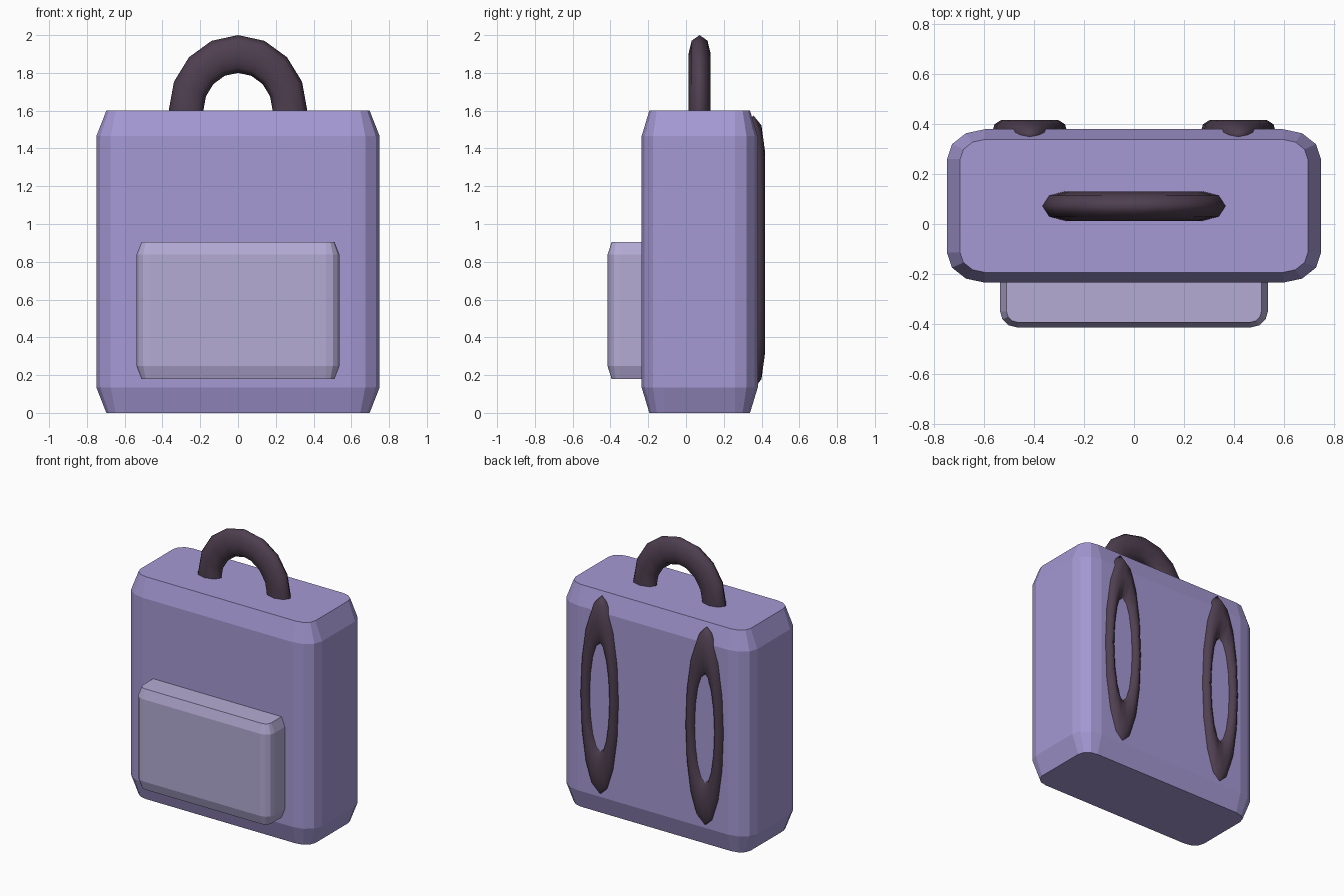
import bpy, bmesh, math

if "Cube" in bpy.data.objects:
    bpy.data.objects.remove(bpy.data.objects["Cube"])


def material(name, rgb):
    m = bpy.data.materials.new(name)
    m.diffuse_color = (*rgb, 1)
    m.use_nodes = True
    m.node_tree.nodes["Principled BSDF"].inputs["Base Color"].default_value = m.diffuse_color
    return m


LILAC = material("lilac fabric", (0.376, 0.319, 0.658))
PALE = material("pale lilac fabric", (0.456, 0.407, 0.658))
DARK = material("dark plum webbing", (0.078, 0.050, 0.080))


def rounded_ring(bm, x, y0, y1, rx, ry, inset_x, inset_y, z, steps=3):
    """Rounded rectangle of verts at height z, inset while keeping corner centres."""
    verts = []
    centres = [(x - rx, y1 - ry), (-x + rx, y1 - ry),
               (-x + rx, y0 + ry), (x - rx, y0 + ry)]
    for q, (cx, cy) in enumerate(centres):
        for i in range(steps + 1):
            a = math.pi / 2 * (q + i / steps)
            verts.append(bm.verts.new((cx + (rx - inset_x) * math.cos(a),
                                       cy + (ry - inset_y) * math.sin(a), z)))
    return verts


def soft_box(name, x, y0, y1, z0, z1, rx, ry, inset_x, inset_y, cham, mat):
    """Box with rounded upright edges and chamfered top and bottom rims."""
    bm = bmesh.new()
    levels = [(z0, 1), (z0 + cham, 0), (z1 - cham, 0), (z1, 1)]
    rings = [rounded_ring(bm, x, y0, y1, rx, ry, inset_x * k, inset_y * k, z)
             for z, k in levels]
    n = len(rings[0])
    for lo, hi in zip(rings, rings[1:]):
        for i in range(n):
            j = (i + 1) % n
            bm.faces.new((lo[i], lo[j], hi[j], hi[i]))
    bm.faces.new(rings[-1])
    bm.faces.new(rings[0][::-1])
    me = bpy.data.meshes.new(name)
    bm.to_mesh(me)
    bm.free()
    me.materials.append(mat)
    ob = bpy.data.objects.new(name, me)
    bpy.context.collection.objects.link(ob)
    return ob


def upright_loop(name, centre, half):
    """Squashed ring standing in the xz plane; half = half sizes in x, y, z."""
    bpy.ops.mesh.primitive_torus_add(
        major_segments=16, minor_segments=8, major_radius=0.75,
        minor_radius=0.25, location=centre, rotation=(math.pi / 2, 0, 0))
    ob = bpy.context.object
    ob.name = name
    ob.scale = (half[0], half[2], half[1] / 0.25)
    ob.data.materials.append(DARK)
    bpy.ops.object.shade_smooth()
    return ob


# Main bag and front pocket
soft_box("bag_body", 0.75, -0.235, 0.38, 0, 1.6, 0.152, 0.12, 0.053, 0.041, 0.135, LILAC)
soft_box("front_pocket", 0.537, -0.415, -0.13, 0.18, 0.905, 0.07, 0.065, 0.026, 0.021, 0.067, PALE)

# Carry handle, its lower half sunk in the bag
upright_loop("carry_handle", (0, 0.072, 1.6), (0.367, 0.059, 0.4))

# Shoulder straps on the back
for side, sx in (("left", -1), ("right", 1)):
    upright_loop(side + "_shoulder_strap", (sx * 0.418, 0.357, 0.85), (0.153, 0.06, 0.725))
